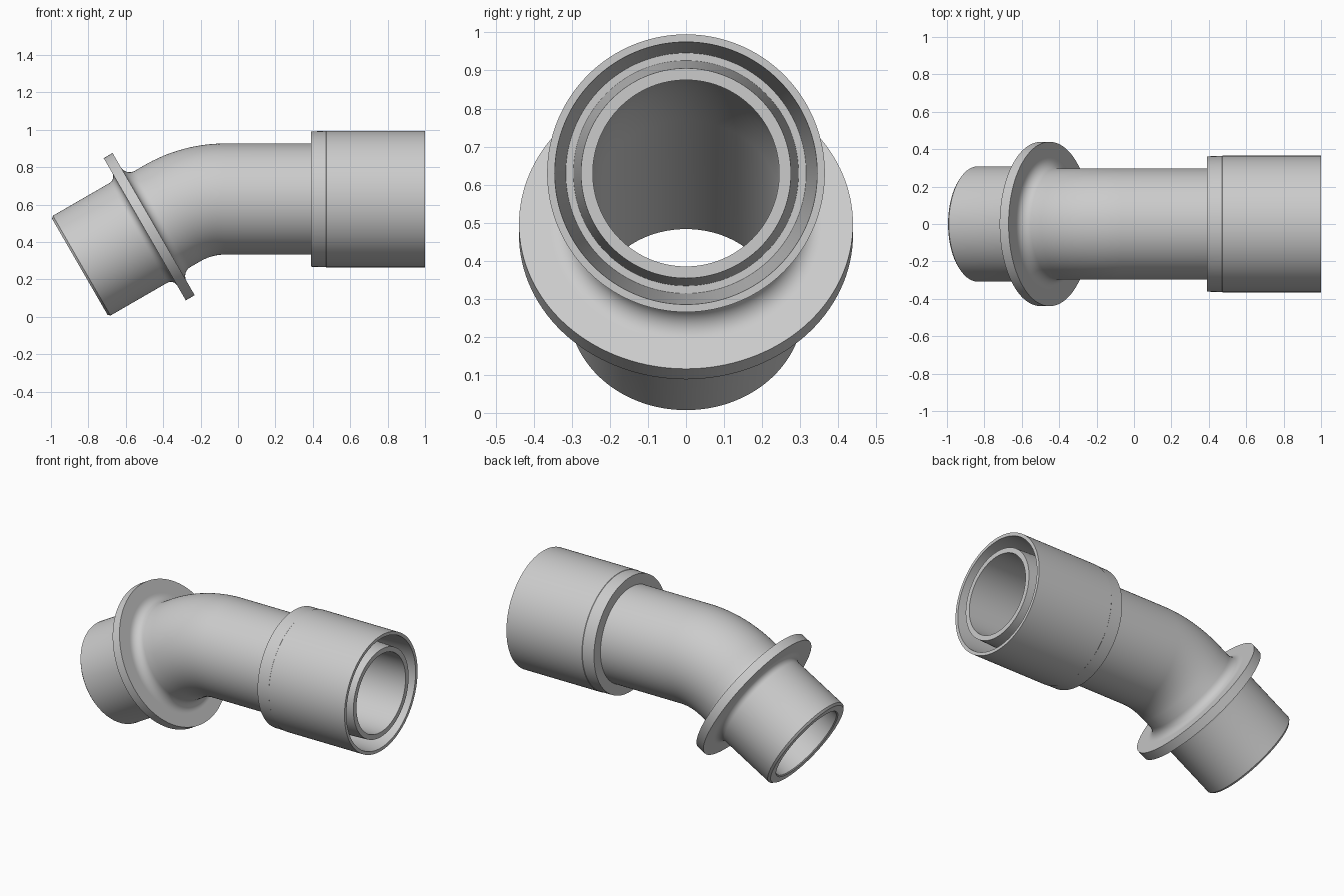
import bpy, bmesh, math
from mathutils import Vector

if "Cube" in bpy.data.objects:
    bpy.data.objects.remove(bpy.data.objects["Cube"])

SIDES = 128
ANGLE = math.radians(30)
BEND = 0.56                                   # bend radius of the pipe axis
START = Vector((-0.846, 0, 0.268))            # centre of the spigot end
DIR = Vector((math.cos(ANGLE), 0, math.sin(ANGLE)))
S1 = 0.724 - BEND * math.tan(ANGLE / 2)       # path length where the bend begins
S2 = S1 + BEND * ANGLE                        # path length where the bend ends
X2 = -0.219 + BEND * math.tan(ANGLE / 2)      # x where the bend ends
AXIS_Z = 0.63


def at_x(x):
    """Path length of a point on the level run."""
    return S2 + x - X2


def frame(s):
    """Centre and in-plane normal of the pipe axis at path length s."""
    if s <= S1:
        c, a = START + DIR * s, ANGLE
    elif s < S2:
        a = ANGLE - (s - S1) / BEND
        c = Vector((X2 - BEND * math.sin(a), 0, AXIS_Z - BEND * (1 - math.cos(a))))
    else:
        c, a = Vector((X2 + s - S2, 0, AXIS_Z)), 0
    return c, Vector((-math.sin(a), 0, math.cos(a)))


def fillet(s_face, r_pipe, rad, side):
    """Quarter-round from the pipe up to a flange face (side -1 left, 1 right)."""
    pts = []
    for i in range(9):
        t = math.pi / 2 * i / 8
        pts.append((s_face + side * rad * (1 - math.sin(t)),
                    r_pipe + rad * (1 - math.cos(t))))
    return pts if side < 0 else pts[::-1]


R, BORE, RF = 0.297, 0.245, 0.439
F1, F2 = 0.401, 0.456                         # flange faces
bend = [S1 + (S2 - S1) * i / 20 for i in range(21)]

# closed profile (path length, radius): spigot, flange, bend, socket, groove, bore
profile = [(0, BORE + 0.006), (0, 0.296), (0.012, 0.308)]
profile += fillet(F1, 0.308, 0.04, -1) + [(F1, 0.353)]
profile += [(F1, RF), (F2, RF), (F2, R + 0.06)]
profile += fillet(F2, R, 0.055, 1)
profile += [(s, R) for s in bend]
profile += [(at_x(0.39), R), (at_x(0.39), 0.362), (at_x(0.47), 0.363),
            (at_x(0.472), 0.365), (at_x(1.0), 0.365), (at_x(1.0), 0.345),
            (at_x(0.48), 0.316), (at_x(0.48), 0.296), (at_x(1.0), 0.276),
            (at_x(1.0), BORE)]
profile += [(s, BORE) for s in reversed(bend)] + [(0.006, BORE)]

# sweep the profile round the bent axis
bm = bmesh.new()
rings = []
for s, r in profile:
    c, up = frame(s)
    rings.append([bm.verts.new(c + up * (r * math.cos(a)) + Vector((0, r * math.sin(a), 0)))
                  for a in (2 * math.pi * k / SIDES for k in range(SIDES))])
for i, ring in enumerate(rings):
    nxt = rings[(i + 1) % len(rings)]
    for k in range(SIDES):
        j = (k + 1) % SIDES
        bm.faces.new((ring[k], ring[j], nxt[j], nxt[k]))
bmesh.ops.recalc_face_normals(bm, faces=bm.faces)

mesh = bpy.data.meshes.new("bent_pipe_fitting")
bm.to_mesh(mesh)
bm.free()
obj = bpy.data.objects.new("bent_pipe_fitting", mesh)
bpy.context.collection.objects.link(obj)

# single grey material
mat = bpy.data.materials.new("light grey")
mat.diffuse_color = (0.6, 0.6, 0.6, 1)
mat.use_nodes = True
mat.node_tree.nodes["Principled BSDF"].inputs["Base Color"].default_value = mat.diffuse_color
mesh.materials.append(mat)

bpy.context.view_layer.objects.active = obj
obj.select_set(True)
bpy.ops.object.shade_smooth_by_angle(angle=math.radians(30))
